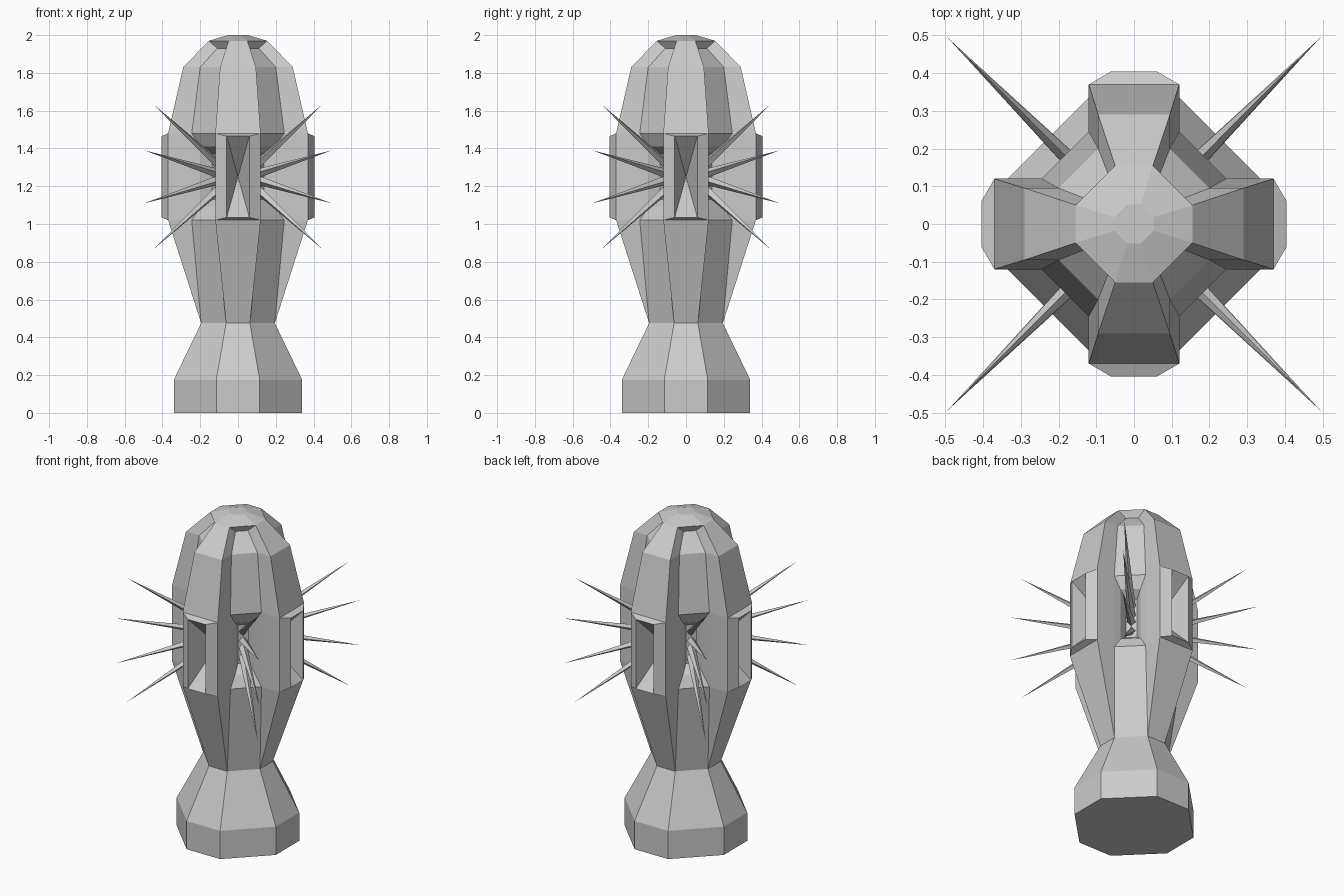
import bpy, bmesh, math
from mathutils import Vector, Matrix

if "Cube" in bpy.data.objects:
    bpy.data.objects.remove(bpy.data.objects["Cube"])


def finish(bm, name):
    bmesh.ops.remove_doubles(bm, verts=bm.verts[:], dist=0.0005)
    bmesh.ops.dissolve_degenerate(bm, edges=bm.edges[:], dist=0.0005)
    bmesh.ops.recalc_face_normals(bm, faces=bm.faces[:])
    mesh = bpy.data.meshes.new(name)
    bm.to_mesh(mesh)
    bm.free()
    obj = bpy.data.objects.new(name, mesh)
    bpy.context.collection.objects.link(obj)
    return obj


def bridge(bm, a, b, skip=()):
    n = len(a)
    for j in range(n):
        if j % 4 not in skip:
            bm.faces.new((a[j], a[(j + 1) % n], b[(j + 1) % n], b[j]))


def ring(bm, z, o, w, zi, i, wi):
    """Four ribs (outer corners o, w) with recessed diagonal panels (i, wi)."""
    pts = []
    for k in range(4):
        rot = Matrix.Rotation(k * math.pi / 2, 3, 'Z')
        for p in ((o, -w, z), (o, w, z), (i, wi, zi), (wi, i, zi)):
            pts.append(bm.verts.new(rot @ Vector(p)))
    return pts


def nested_panel(bm, angle, loops, close):
    """Loft rectangles (distance, half width, half height) around mid height."""
    rot = Matrix.Rotation(angle, 3, 'Z')
    prev = None
    for n, t, h in loops:
        cur = [bm.verts.new(rot @ Vector((n, s * t, MID + u * h)))
               for s, u in ((-1, -1), (1, -1), (1, 1), (-1, 1))]
        if prev:
            bridge(bm, prev, cur)
        prev = cur
    if close:
        bm.faces.new(prev)


MID = 1.25

# Body: octagonal foot, waist, ribbed capsule and cap
levels = [
    (0, .34, .115, 0, .34, .115),
    (.175, .34, .115, .175, .34, .115),
    (.475, .195, .063, .475, .195, .063),
    (1.02, .37, .12, 1.02, .245, .12),
    (1.48, .37, .12, 1.48, .245, .12),
    (1.83, .29, .095, 1.83, .20, .095),
    (1.97, .155, .05, 1.93, .11, .06),
    (1.97, .155, .05, 1.97, .155, .05),
    (2.0, .052, .018, 2.0, .052, .018),
]
bm = bmesh.new()
rings = [ring(bm, *lv) for lv in levels]
for n, (a, b) in enumerate(zip(rings, rings[1:])):
    bridge(bm, a, b, skip=(0, 2) if n == 3 else ())
bm.faces.new(rings[0])
bm.faces.new(rings[-1])

# Raised rib plates with sunken pyramids, and stepped pockets between ribs
for k in range(4):
    a = k * math.pi / 2
    nested_panel(bm, a, [(.37, .12, .23), (.405, .06, .215), (.2, 0, 0)], False)
    nested_panel(bm, a + math.pi / 4,
                 [(.365 / math.sqrt(2), .125 / math.sqrt(2), .23),
                  (.222, .056, .16), (.165, .03, .12)], True)
finish(bm, "ribbed_body")

# Spikes fanning out of each diagonal pocket
bm = bmesh.new()
for k in range(4):
    rot = Matrix.Rotation(math.pi / 4 + k * math.pi / 2, 3, 'Z')
    for z0, tip_r, tip_z in ((.075, .635, .385), (.02, .70, .14)):
        for s in (1, -1):
            base = rot @ Vector((.16, 0, MID + s * z0))
            tip = rot @ Vector((tip_r, 0, MID + s * tip_z))
            d = tip - base
            mat = (Matrix.Translation((base + tip) / 2)
                   @ d.to_track_quat('Z', 'Y').to_matrix().to_4x4())
            bmesh.ops.create_cone(bm, cap_ends=True, segments=4, radius1=.024,
                                  radius2=0, depth=d.length, matrix=mat)
finish(bm, "spikes")
